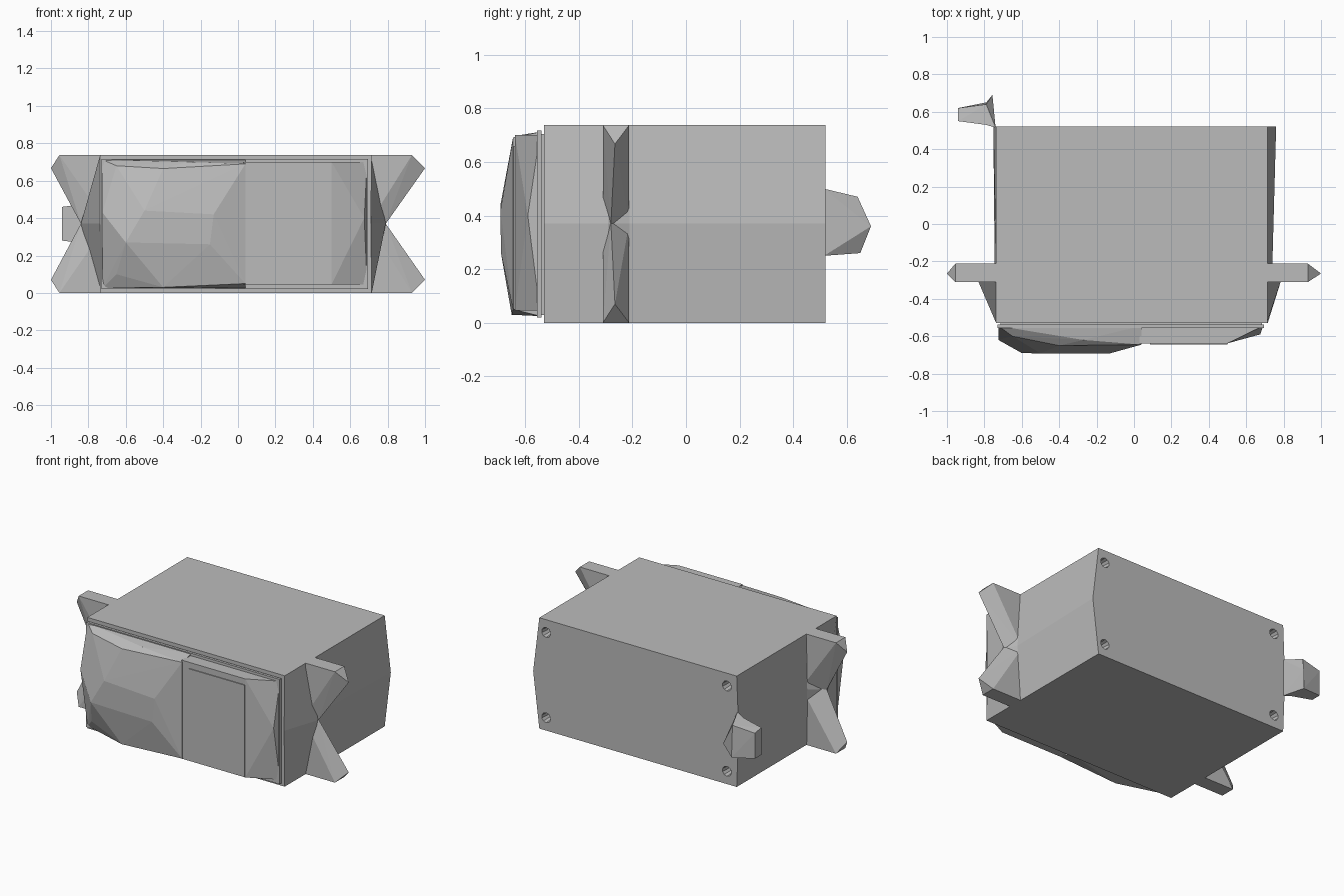
import bpy
import bmesh
import math
from mathutils import Matrix

cube = bpy.data.objects.get("Cube")
if cube:
    bpy.data.objects.remove(cube, do_unlink=True)

GREY = bpy.data.materials.new("matte grey")
GREY.use_nodes = True
GREY.diffuse_color = (0.5, 0.5, 0.5, 1)
GREY.node_tree.nodes["Principled BSDF"].inputs["Base Color"].default_value = (0.5, 0.5, 0.5, 1)

H = 0.737     # case height
MID = 0.37    # height of the side crease


def finish(name, bm):
    bmesh.ops.recalc_face_normals(bm, faces=bm.faces)
    mesh = bpy.data.meshes.new(name)
    bm.to_mesh(mesh)
    bm.free()
    mesh.materials.append(GREY)
    obj = bpy.data.objects.new(name, mesh)
    bpy.context.collection.objects.link(obj)
    return obj


def hull(name, points):
    bm = bmesh.new()
    verts = [bm.verts.new(p) for p in points]
    result = bmesh.ops.convex_hull(bm, input=verts)
    loose = [v for v in result["geom_interior"] if isinstance(v, bmesh.types.BMVert)]
    bmesh.ops.delete(bm, geom=loose, context="VERTS")
    bmesh.ops.dissolve_limit(bm, angle_limit=0.01, verts=bm.verts, edges=bm.edges)
    return finish(name, bm)


def box(name, xs, ys, zs):
    return hull(name, [(x, y, z) for x in xs for y in ys for z in zs])


# Case: six-sided sections along y as (y, left crease x, right crease x)
bm = bmesh.new()
rings = []
for y, low, high in [(-0.53, -0.737, 0.71), (-0.29, -0.84, 0.79),
                     (-0.21, -0.745, 0.74), (0.52, -0.752, 0.76)]:
    outline = [(-0.737, 0), (0.715, 0), (high, MID), (0.715, H), (-0.737, H), (low, MID)]
    rings.append([bm.verts.new((x, y, z)) for x, z in outline])
for a, b in zip(rings, rings[1:]):
    for i in range(6):
        j = (i + 1) % 6
        bm.faces.new((a[i], a[j], b[j], b[i]))
bm.faces.new(rings[0])
bm.faces.new(rings[-1])
case = finish("case", bm)

# Screw holes sunk into the back corners
bm = bmesh.new()
for x in (-0.665, 0.665):
    for z in (0.085, H - 0.085):
        place = Matrix.Translation((x, 0.5, z)) @ Matrix.Rotation(math.pi / 2, 4, "X")
        bmesh.ops.create_cone(bm, cap_ends=True, segments=10, radius1=0.038,
                              radius2=0.025, depth=0.16, matrix=place)
cutter = finish("screw_hole_cutter", bm)
cutter.hide_render = True
cutter.hide_viewport = True
cutter.display_type = "WIRE"
cut = case.modifiers.new("screw holes", "BOOLEAN")
cut.object = cutter
cut.operation = "DIFFERENCE"
cut.solver = "EXACT"

# Notched mounting ears: an upper and a lower wedge on each side
for side, sign, notch, reach in (("right", -1, 0.84, 0.955), ("left", 1, 0.79, 0.93)):
    for level in ("lower", "upper"):
        def at(z):
            return H - z if level == "upper" else z
        points = [(sign * 1.0, -0.265, at(0.07)), (sign * notch, -0.28, MID)]
        for y in (-0.31, -0.212):
            points += [(sign * 0.7, y, at(0)), (sign * reach, y, at(0)),
                       (sign * 0.7, y, MID)]
        hull(f"{side}_{level}_ear", points)

# Stepped front frame
box("front_seam", (-0.715, 0.685), (-0.54, -0.5), (0.03, 0.705))
box("front_frame", (-0.73, 0.695), (-0.555, -0.538), (0.02, 0.717))

# Faceted bulge on the front
base = [(x, -0.545, z) for x in (-0.725, 0.04) for z in (0.025, 0.712)]
hull("front_bulge", base + [
    (-0.725, -0.62, 0.43), (-0.65, -0.6, 0.68), (-0.65, -0.61, 0.1),
    (-0.4, -0.65, 0.665), (-0.27, -0.62, 0.7), (-0.4, -0.65, 0.03),
    (-0.6, -0.69, 0.27), (-0.5, -0.692, 0.44), (-0.13, -0.692, 0.42),
    (-0.15, -0.69, 0.26), (0.04, -0.645, 0.69), (0.04, -0.645, 0.05)])

# Flat front door with a tapered outer end
hull("front_door", [(x, y, z) for x, y in ((0.03, -0.545), (0.69, -0.545),
                                         (0.03, -0.638), (0.5, -0.638))
                    for z in (0.045, 0.7)] + [(0.675, -0.59, 0.4)])
box("door_panel", (0.085, 0.5), (-0.644, -0.636), (0.05, 0.66))

# Cable stub at the back corner
hull("cable_stub", [
    (-0.79, 0.53, 0.26), (-0.79, 0.53, 0.48), (-0.79, 0.64, 0.47), (-0.79, 0.65, 0.26),
    (-0.94, 0.55, 0.28), (-0.94, 0.55, 0.46), (-0.94, 0.62, 0.45), (-0.94, 0.62, 0.28)])
hull("cable_boot", [
    (-0.74, 0.515, 0.25), (-0.74, 0.515, 0.5), (-0.79, 0.53, 0.48), (-0.79, 0.53, 0.26),
    (-0.79, 0.64, 0.47), (-0.79, 0.65, 0.26), (-0.757, 0.69, 0.36)])
